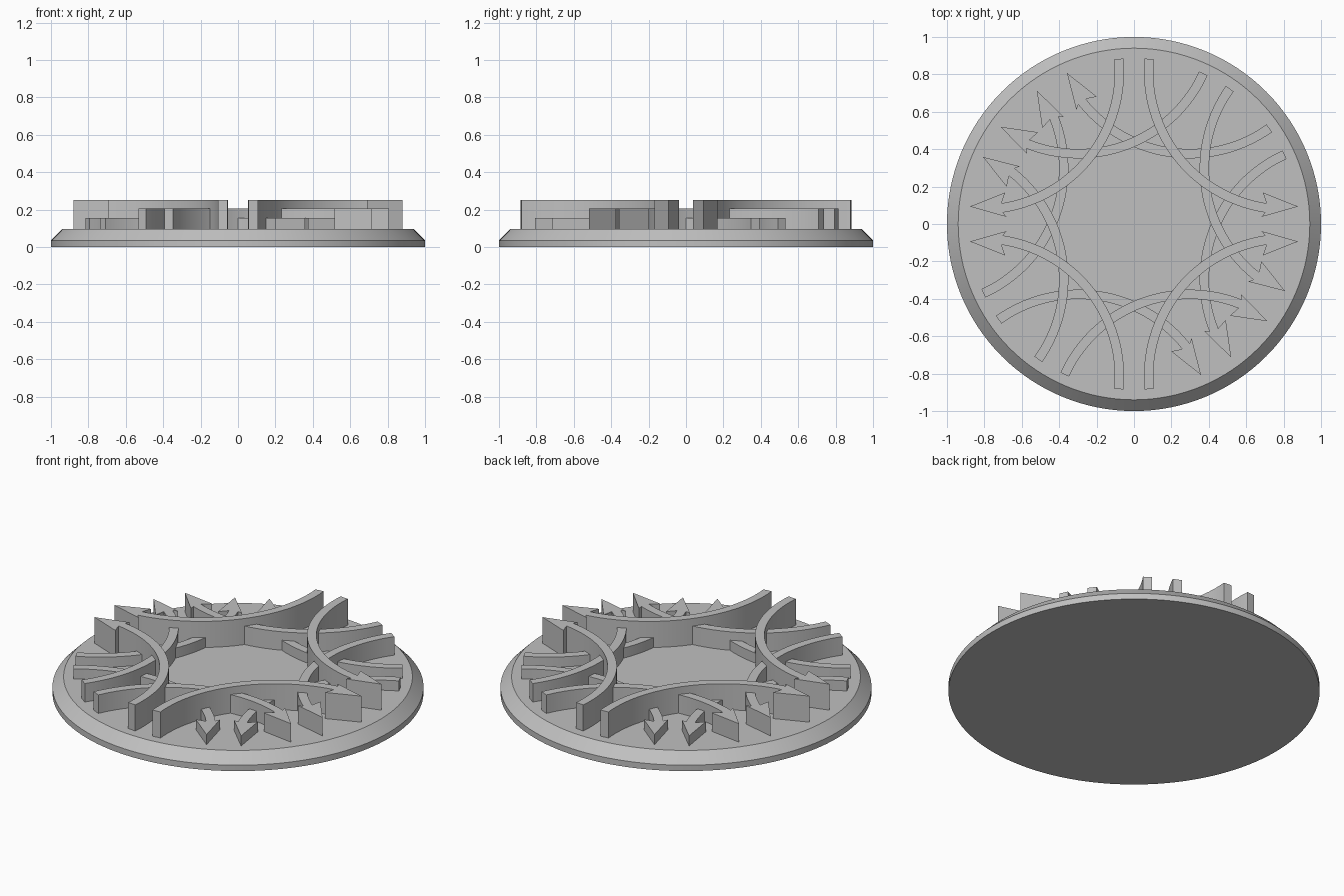
import bpy, bmesh, math
from mathutils import Matrix, Vector

cube = bpy.data.objects.get("Cube")
if cube:
    bpy.data.objects.remove(cube, do_unlink=True)

grey = bpy.data.materials.new("plain grey")
grey.use_nodes = True
colour = (0.53, 0.53, 0.53, 1)
grey.diffuse_color = colour
grey.node_tree.nodes["Principled BSDF"].inputs["Base Color"].default_value = colour


def finish(name, bm):
    bmesh.ops.recalc_face_normals(bm, faces=bm.faces)
    mesh = bpy.data.meshes.new(name)
    bm.to_mesh(mesh)
    bm.free()
    obj = bpy.data.objects.new(name, mesh)
    bpy.context.collection.objects.link(obj)
    mesh.materials.append(grey)
    bpy.ops.object.select_all(action='DESELECT')
    obj.select_set(True)
    bpy.context.view_layer.objects.active = obj
    bpy.ops.object.shade_smooth_by_angle(angle=math.radians(25))
    return obj


# Round base: short rim, sloped shoulder, flat top
BASE_TOP = 0.095
SIDES = 128
bm = bmesh.new()
rings = []
for r, z in [(1, 0), (1, 0.035), (0.94, BASE_TOP)]:
    rings.append([bm.verts.new((r * math.cos(a), r * math.sin(a), z))
                  for a in (math.tau * i / SIDES for i in range(SIDES))])
for low, high in zip(rings, rings[1:]):
    for i in range(SIDES):
        j = (i + 1) % SIDES
        bm.faces.new((low[i], low[j], high[j], high[i]))
bm.faces.new(rings[0])
bm.faces.new(rings[-1])
finish("round_base", bm)

# Curved arrow outline, bowed toward the origin along +x, head toward -y
CENTRE, RADIUS, HALF = 1.15, 0.735, 0.025
TAIL, NECK, STEPS = math.radians(50.4), math.radians(-36.5), 28


def edge(radius):
    angles = [TAIL + (NECK - TAIL) * i / STEPS for i in range(STEPS + 1)]
    return [Vector((CENTRE - radius * math.cos(a), radius * math.sin(a))) for a in angles]


tip, heel = Vector((0.687, -0.555)), Vector((0.558, -0.412))
side = Vector((tip.y - heel.y, heel.x - tip.x)).normalized() * 0.065
outline = edge(RADIUS + HALF) + [heel + side, tip, heel - side] + edge(RADIUS - HALF)[::-1]


def arrow(name, degrees, top, flip):
    bm = bmesh.new()
    spin = Matrix.Rotation(math.radians(degrees), 3, 'Z')
    rings = [[bm.verts.new(spin @ Vector((p.x, -p.y if flip else p.y, z))) for p in outline]
             for z in (BASE_TOP - 0.02, top)]
    low, high = rings
    for i in range(len(low)):
        j = (i + 1) % len(low)
        bm.faces.new((low[i], low[j], high[j], high[i]))
    bm.faces.new(low)
    bm.faces.new(high)
    finish(name, bm)


# Twelve arrows in three heights, repeated by a half turn
for half, turn in (("right", 0), ("left", 180)):
    for name, degrees, top, flip in [
            ("tall_arrow_a", 45, 0.25, False), ("tall_arrow_b", 135, 0.25, True),
            ("middle_arrow_a", 15, 0.205, False), ("middle_arrow_b", 105, 0.205, True),
            ("low_arrow_a", -15, 0.155, False), ("low_arrow_b", 75, 0.155, True)]:
        arrow(name + "_" + half, degrees + turn, top, flip)
